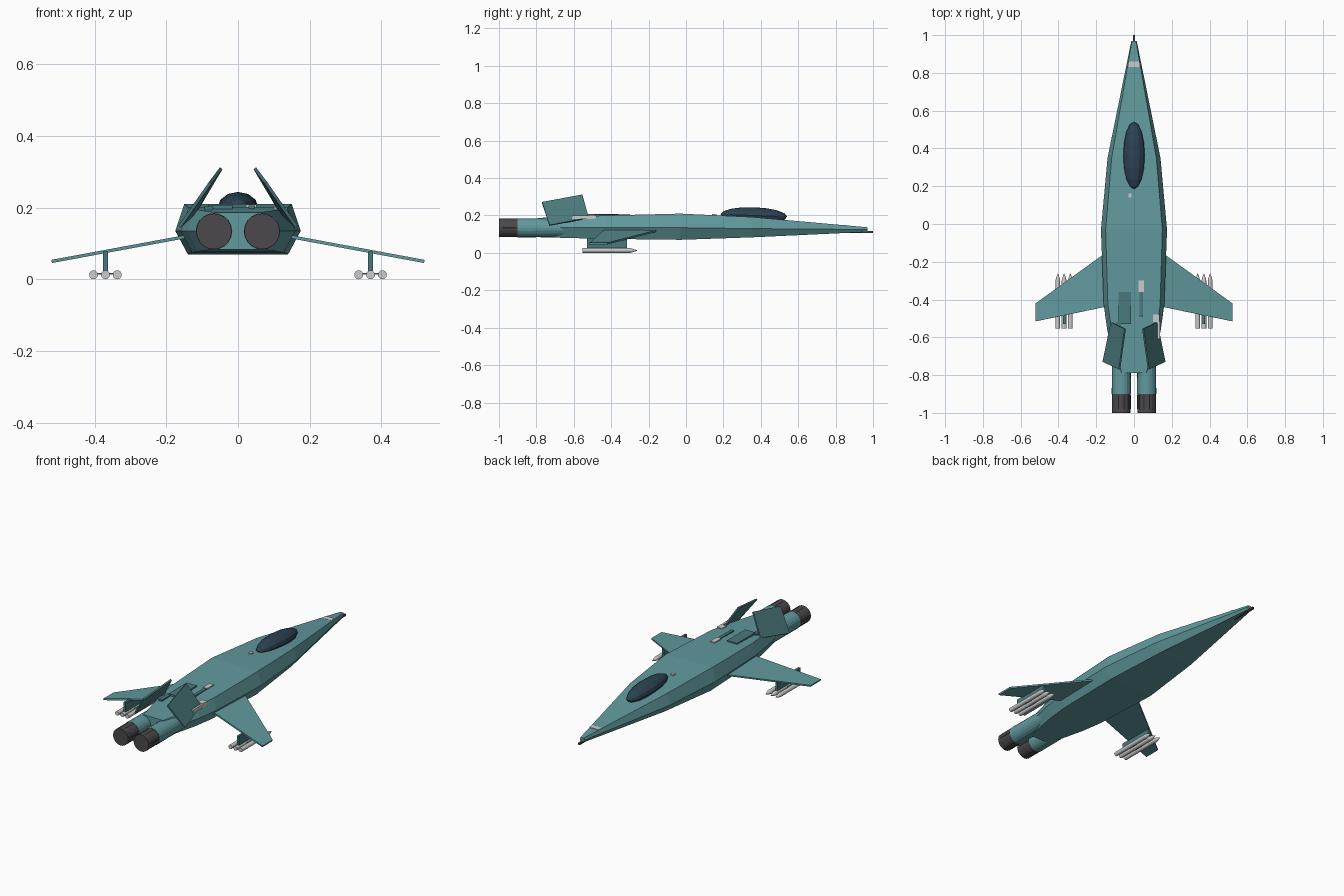
import bpy, bmesh, math
from mathutils import Vector, Matrix

if "Cube" in bpy.data.objects:
    bpy.data.objects.remove(bpy.data.objects["Cube"])


def material(name, rgb):
    m = bpy.data.materials.new(name)
    m.diffuse_color = (*rgb, 1)
    m.use_nodes = True
    m.node_tree.nodes["Principled BSDF"].inputs["Base Color"].default_value = m.diffuse_color
    return m


TEAL = material("teal_paint", (0.12, 0.32, 0.34))
TEAL_DARK = material("dark_teal_paint", (0.07, 0.19, 0.20))
GLASS = material("canopy_glass", (0.025, 0.055, 0.085))
BURNT = material("burnt_metal", (0.07, 0.065, 0.07))


def finish(name, bm, mat=None):
    bmesh.ops.recalc_face_normals(bm, faces=bm.faces)
    me = bpy.data.meshes.new(name)
    bm.to_mesh(me)
    bm.free()
    ob = bpy.data.objects.new(name, me)
    bpy.context.collection.objects.link(ob)
    if mat:
        me.materials.append(mat)
    return ob


def loft(name, rings, mat=None):
    """Skin a list of equal-length point rings and cap both ends."""
    bm = bmesh.new()
    vs = [[bm.verts.new(p) for p in r] for r in rings]
    n = len(vs[0])
    for a, b in zip(vs, vs[1:]):
        for i in range(n):
            j = (i + 1) % n
            bm.faces.new((a[i], a[j], b[j], b[i]))
    bm.faces.new(vs[0])
    bm.faces.new(vs[-1])
    return finish(name, bm, mat)


def plate(name, corners, thick, mat):
    """Flat panel of even thickness around four or more corners."""
    c = [Vector(p) for p in corners]
    n = (c[1] - c[0]).cross(c[-1] - c[0]).normalized() * thick / 2
    return loft(name, [[p - n for p in c], [p + n for p in c]], mat)


def box(name, x, y, z, mat=None):
    return loft(name, [[(x[0], y[0], h), (x[1], y[0], h), (x[1], y[1], h), (x[0], y[1], h)]
                       for h in z], mat)


def lathe(name, x, z, profile, sides, mat=None):
    """Round body along y from (y, radius) pairs."""
    rings = [[(x + r * math.cos(2 * math.pi * i / sides), y,
               z + r * math.sin(2 * math.pi * i / sides)) for i in range(sides)]
             for y, r in profile]
    return loft(name, rings, mat)


# Fuselage: y, top half width, middle half width, bottom half width, z top/middle/bottom
sections = [
    (0.97, 0.010, 0.014, 0.010, 0.137, 0.125, 0.112),
    (0.35, 0.118, 0.140, 0.105, 0.192, 0.130, 0.083),
    (-0.03, 0.150, 0.175, 0.140, 0.210, 0.135, 0.070),
    (-0.43, 0.138, 0.160, 0.128, 0.200, 0.135, 0.075),
    (-0.56, 0.118, 0.142, 0.112, 0.195, 0.135, 0.078),
    (-0.79, 0.065, 0.090, 0.065, 0.187, 0.135, 0.084),
]
loft("fuselage", [[(-t, y, zt), (t, y, zt), (m, y, zm), (b, y, zb), (-b, y, zb), (-m, y, zm)]
                  for y, t, m, b, zt, zm, zb in sections], TEAL)

# Nose probe
box("nose_probe", (-0.006, 0.006), (0.72, 1.0), (0.106, 0.117), BURNT)

# Canopy
bm = bmesh.new()
bmesh.ops.create_uvsphere(bm, u_segments=12, v_segments=8, radius=1,
                          matrix=Matrix.Translation((0, 0.363, 0.2)) @
                          Matrix.Rotation(math.radians(-2), 4, 'X') @
                          Matrix.Diagonal((0.057, 0.178, 0.044, 1)) @
                          Matrix.Rotation(math.radians(90), 4, 'X'))
finish("canopy", bm, GLASS)

for s, side in ((-1, "left"), (1, "right")):
    # Wing, drooping outwards
    plate(side + "_wing", [(s * 0.12, -0.131, 0.124), (s * 0.52, -0.42, 0.05),
                           (s * 0.52, -0.515, 0.05), (s * 0.12, -0.432, 0.124)], 0.009, TEAL)

    # Tail fin, leaning inwards
    plate(side + "_tail_fin", [(s * 0.12, -0.52, 0.187), (s * 0.047, -0.555, 0.310),
                               (s * 0.077, -0.77, 0.270), (s * 0.163, -0.73, 0.147)],
          0.009, TEAL_DARK)

    # Engine nacelle and nozzle
    lathe(side + "_engine", s * 0.067, 0.134,
          [(-0.50, 0.035), (-0.60, 0.049), (-0.90, 0.051)], 20, TEAL)
    lathe(side + "_nozzle", s * 0.067, 0.134, [(-0.90, 0.0495), (-1.0, 0.0495)], 20, BURNT)
    for k in range(10):
        a = math.tau * k / 10
        lathe(f"{side}_nozzle_rib_{k}", s * 0.067 + 0.0485 * math.cos(a),
              0.134 + 0.0485 * math.sin(a), [(-0.905, 0.002), (-0.98, 0.002)], 4, BURNT)

    # Pylon with crossbar and three missiles
    px = s * 0.37
    box(side + "_pylon", (px - 0.007, px + 0.007), (-0.53, -0.315), (0.022, 0.078), TEAL_DARK)
    box(side + "_rack", (px - 0.034, px + 0.034), (-0.46, -0.40), (0.013, 0.018), TEAL_DARK)
    for k in (-1, 0, 1):
        lathe(f"{side}_missile_{k + 2}", px + k * 0.033, 0.0128,
              [(-0.553, 0.0125), (-0.30, 0.0125), (-0.285, 0.009), (-0.262, 0.001)], 12)

# Surface panels and small fittings on the back
box("nose_panel", (-0.03, 0.03), (0.83, 0.86), (0.135, 0.150))
box("sensor_block", (-0.03, -0.012), (0.14, 0.162), (0.19, 0.207))
box("spine_hatch", (-0.082, -0.016), (-0.53, -0.36), (0.185, 0.208), TEAL_DARK)
box("spine_step", (-0.094, -0.07), (-0.61, -0.52), (0.18, 0.203), TEAL_DARK)
box("vent_block", (0.023, 0.052), (-0.36, -0.30), (0.19, 0.209))
box("vent_rod", (0.03, 0.048), (-0.49, -0.36), (0.19, 0.206), TEAL_DARK)
box("rear_fitting", (0.10, 0.135), (-0.52, -0.48), (0.18, 0.202))
box("rear_fitting_rod", (0.125, 0.137), (-0.61, -0.52), (0.18, 0.20))
